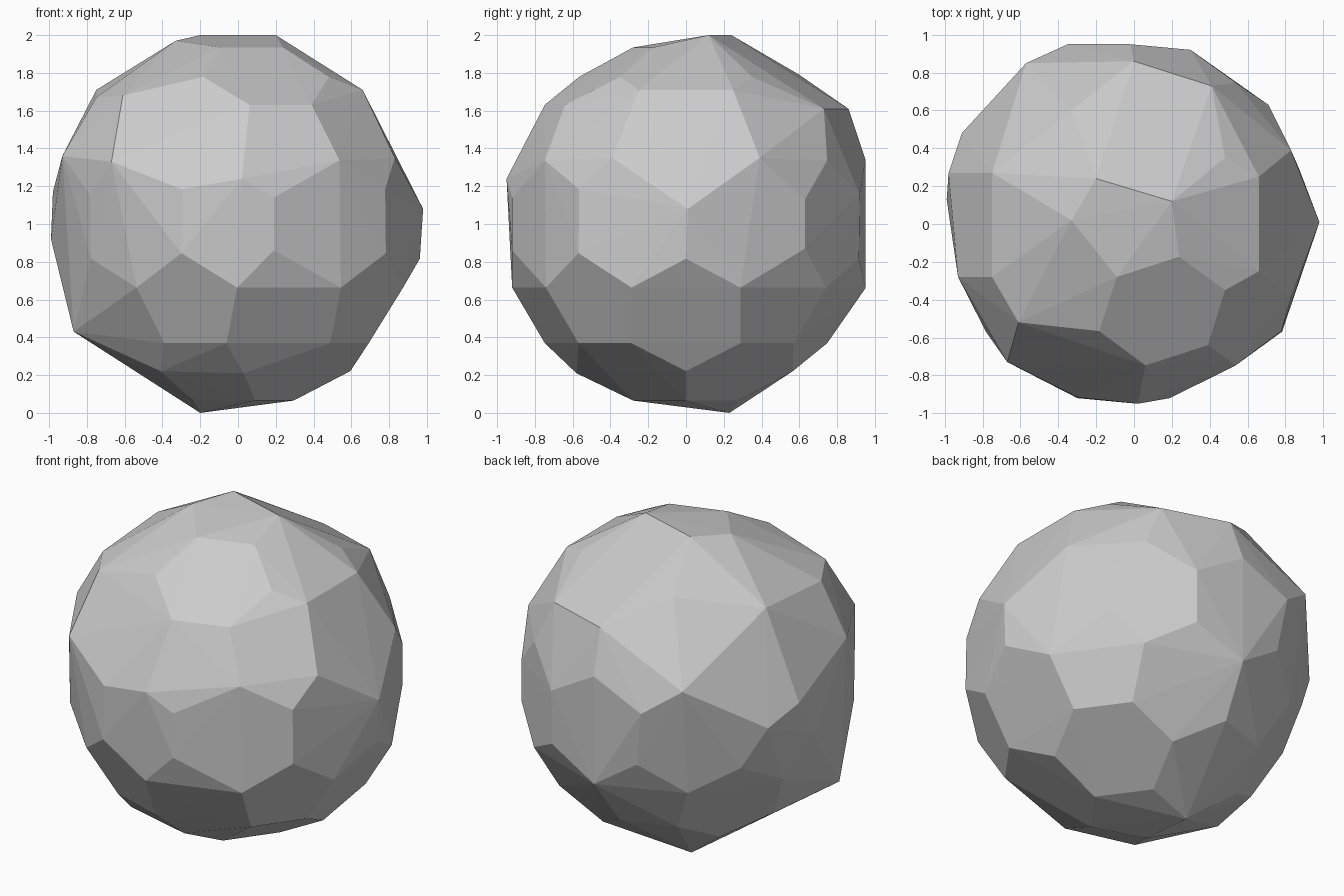
import bpy
import bmesh
from mathutils import Vector

if "Cube" in bpy.data.objects:
    bpy.data.objects.remove(bpy.data.objects["Cube"])

RADIUS = 0.98
CENTRE = Vector((0, 0, 1))

# Corners that were pulled away from the regular ball
pulled = [
    (-.20, .24, 2), (.20, .12, 2), (-.33, .02, 1.97),
    (-.33, .60, 1.79), (-.75, .27, 1.71), (-.61, -.52, 1.68),
    (.41, .73, 1.61), (0, .86, 1.61), (-.67, -.73, 1.33),
    (-.93, -.28, 1.36), (-.98, .27, 1.17), (-.57, .85, 1.35),
    (-.99, .13, .92), (-.87, -.29, .43), (-.20, .23, 0),
    (-.75, -.28, 1.67), (-.91, .48, 1.07), (-.35, .95, 1.19),
    (.98, .01, 1.08), (.02, -.95, 1.24), (.03, -.58, .21),
    (-.41, -.48, .22),
]
# Right side corners, mirrored front to back and top to bottom
for s in (1, -1):
    pulled += [(.66, s * .25, 1.71), (.83, s * .39, 1.35),
               (.19, -.92, 1 + s * .14), (.71, .63, 1 + s * .13),
               (-.02, .95, 1 + s * .34)]

# Regular ball of pentagons and hexagons: one corner per icosphere triangle
ico = bmesh.new()
bmesh.ops.create_icosphere(ico, subdivisions=2, radius=1)
corners = [CENTRE + f.calc_center_median().normalized() * RADIUS for f in ico.faces]
ico.free()

# Move the nearest free corner to each pulled position
free = set(range(len(corners)))
for p in map(Vector, pulled):
    i = min(free, key=lambda k: (corners[k] - p).length)
    corners[i] = p
    free.remove(i)

# Faceted ball: flat skin stretched over the corners
bm = bmesh.new()
for c in corners:
    bm.verts.new(c)
bmesh.ops.convex_hull(bm, input=bm.verts)
loose = [v for v in bm.verts if not v.link_faces]
bmesh.ops.delete(bm, geom=loose, context='VERTS')
bmesh.ops.recalc_face_normals(bm, faces=bm.faces)

mesh = bpy.data.meshes.new("faceted_ball")
bm.to_mesh(mesh)
bm.free()
ball = bpy.data.objects.new("faceted_ball", mesh)
bpy.context.collection.objects.link(ball)
